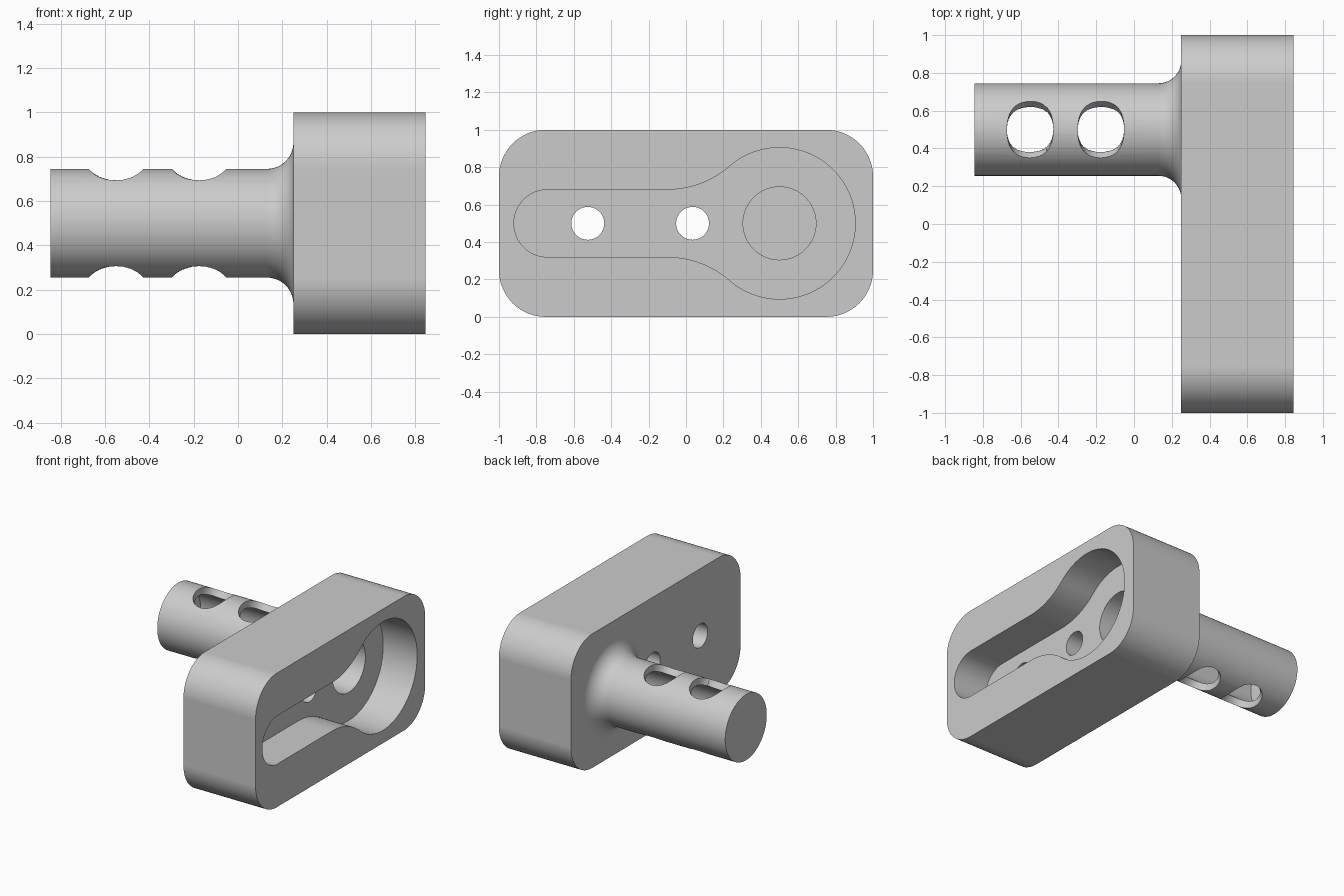
import bpy, bmesh
from math import sin, cos, pi, atan2
from mathutils import Vector

cube = bpy.data.objects.get("Cube")
if cube:
    bpy.data.objects.remove(cube, do_unlink=True)

grey = bpy.data.materials.new("plain_grey")
grey.use_nodes = True
colour = (0.6, 0.6, 0.6, 1)
grey.diffuse_color = colour
grey.node_tree.nodes["Principled BSDF"].inputs["Base Color"].default_value = colour

FACE, BACK, FLOOR = 0.845, 0.25, 0.565   # block front, block rear, pocket floor
SHAFT_Y, MID_Z = 0.5, 0.5


def loft(name, rings):
    """Closed solid through matching rings of 3D points."""
    bm = bmesh.new()
    loops = [[bm.verts.new(p) for p in ring] for ring in rings]
    n = len(loops[0])
    for a, b in zip(loops, loops[1:]):
        for i in range(n):
            j = (i + 1) % n
            bm.faces.new((a[i], a[j], b[j], b[i]))
    bm.faces.new(loops[0])
    bm.faces.new(loops[-1])
    bmesh.ops.recalc_face_normals(bm, faces=bm.faces)
    mesh = bpy.data.meshes.new(name)
    bm.to_mesh(mesh)
    bm.free()
    mesh.materials.append(grey)
    obj = bpy.data.objects.new(name, mesh)
    bpy.context.collection.objects.link(obj)
    return obj


def arc(y, z, r, start, end, steps):
    angles = [start + (end - start) * i / steps for i in range(steps + 1)]
    return [(y + r * cos(a), z + r * sin(a)) for a in angles]


def prism(name, outline, x0, x1):
    return loft(name, [[(x, y, z) for y, z in outline] for x in (x0, x1)])


def rod(name, y, r, x0, x1, steps=64):
    return prism(name, arc(y, MID_Z, r, 0, 2 * pi, steps)[:-1], x0, x1)


def combine(target, tool, operation):
    mod = target.modifiers.new(operation, 'BOOLEAN')
    mod.operation, mod.solver, mod.object = operation, 'EXACT', tool
    bpy.context.view_layer.objects.active = target
    bpy.ops.object.modifier_apply(modifier=mod.name)
    bpy.data.objects.remove(tool, do_unlink=True)


# Rounded block
R = 0.25
outline = []
for i, (y, z) in enumerate([(1 - R, 1 - R), (R - 1, 1 - R), (R - 1, R), (1 - R, R)]):
    outline += arc(y, z, R, i * pi / 2, (i + 1) * pi / 2, 16)
body = prism("crank_block_with_shaft", outline, BACK, FACE)

# Shaft with a flared root
r, flare = 0.245, 0.12
profile = [(-0.845, r)]
for i in range(13):
    a = i / 12 * pi / 2
    profile.append((BACK - flare + flare * sin(a), r + flare - flare * cos(a)))
profile.append((BACK + 0.05, r + flare))
shaft = loft("shaft", [[(x, y, z) for y, z in arc(SHAFT_Y, MID_Z, rad, 0, 2 * pi, 64)[:-1]]
                       for x, rad in profile])
combine(body, shaft, 'UNION')

# Keyhole pocket: narrow slot blending into a wide round end
slot_r, big_r, blend_r, blend_y = 0.18, 0.405, 0.508, -0.1
rise = slot_r + blend_r
tangent = atan2(rise, blend_y - SHAFT_Y)
upper = arc(SHAFT_Y, MID_Z, big_r, 0, tangent, 32)
upper += arc(blend_y, MID_Z + rise, blend_r, tangent - pi, -pi / 2, 12)[1:]
upper += arc(-0.74, MID_Z, slot_r, pi / 2, pi, 16)
lower = [(y, 2 * MID_Z - z) for y, z in reversed(upper[1:-1])]
combine(body, prism("pocket", upper + lower, FLOOR, FACE + 0.1), 'DIFFERENCE')

# Blind bore down the shaft and two bolt holes through the floor
combine(body, rod("bore", SHAFT_Y, 0.195, -0.795, FLOOR + 0.05), 'DIFFERENCE')
for y in (-0.525, 0.035):
    combine(body, rod("bolt_hole", y, 0.088, BACK - 0.1, FLOOR + 0.1, 40), 'DIFFERENCE')

# Cross holes in the shaft wall, with sides running radially
for x in (-0.55, -0.175):
    for side in (1, -1):
        rings = [[(x + u, SHAFT_Y + v * 0.773 * h, MID_Z + side * h)
                  for u, v in ((0.123 * cos(i * pi / 24), sin(i * pi / 24)) for i in range(48))]
                 for h in (0.06, 0.3)]
        combine(body, loft("cross_hole", rings), 'DIFFERENCE')

# Smooth curved walls, crisp edges
bpy.ops.object.select_all(action='DESELECT')
body.select_set(True)
bpy.context.view_layer.objects.active = body
bpy.ops.object.shade_smooth_by_angle(angle=pi / 6)
weighted = body.modifiers.new("even_shading", 'WEIGHTED_NORMAL')
weighted.keep_sharp = True
